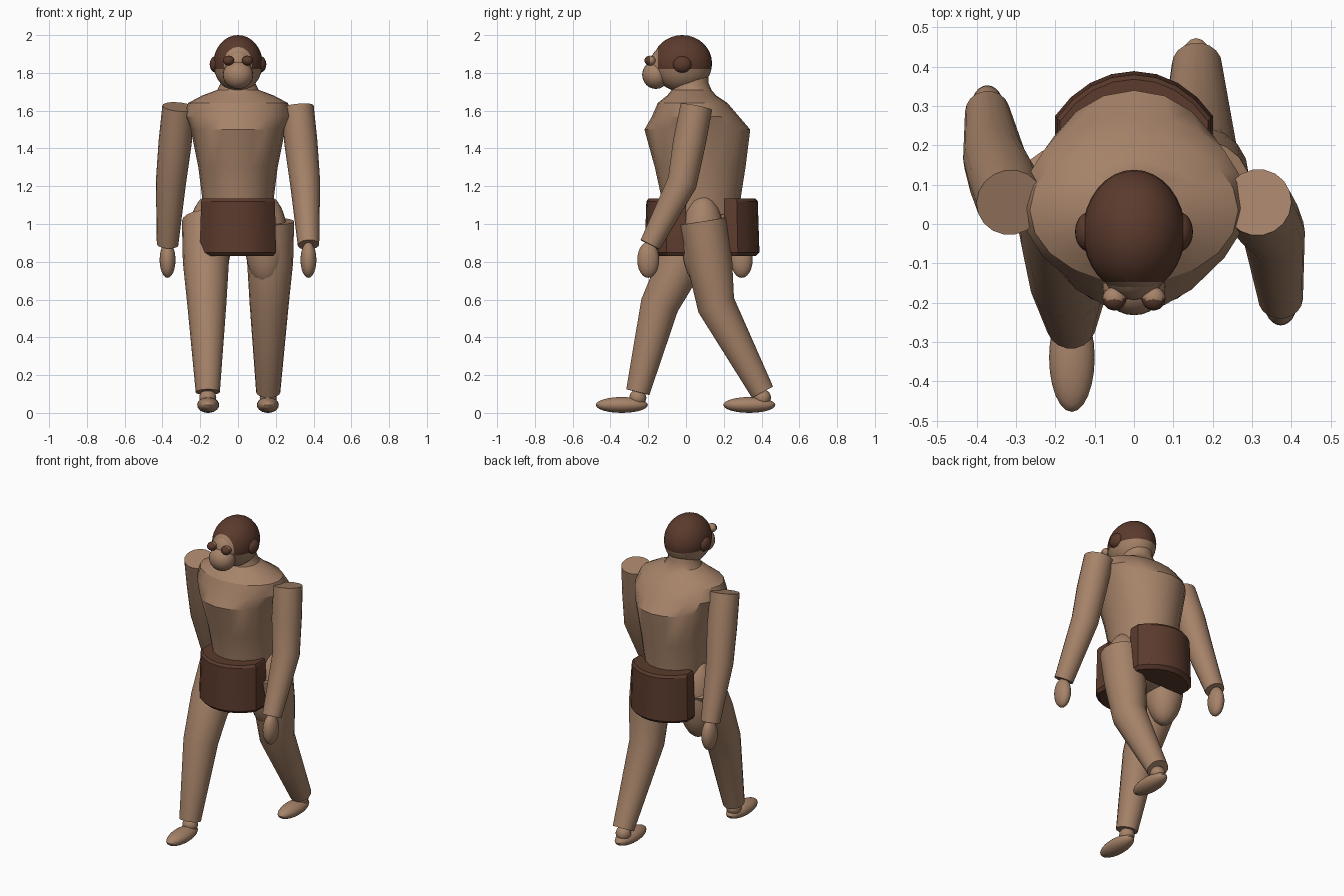
import bpy, bmesh
from math import pi, sin, cos
from mathutils import Vector

cube = bpy.data.objects.get("Cube")
if cube:
    bpy.data.objects.remove(cube)


def material(name, rgb):
    m = bpy.data.materials.new(name)
    m.use_nodes = True
    m.diffuse_color = (*rgb, 1)
    m.node_tree.nodes["Principled BSDF"].inputs["Base Color"].default_value = (*rgb, 1)
    return m


SKIN = material("skin_tan", (0.38, 0.225, 0.14))
BROWN = material("dark_brown", (0.105, 0.043, 0.026))


def finish(name, bm, mats, angle=35):
    bmesh.ops.recalc_face_normals(bm, faces=bm.faces)
    mesh = bpy.data.meshes.new(name)
    bm.to_mesh(mesh)
    bm.free()
    ob = bpy.data.objects.new(name, mesh)
    bpy.context.collection.objects.link(ob)
    for m in mats:
        mesh.materials.append(m)
    bpy.ops.object.select_all(action='DESELECT')
    ob.select_set(True)
    bpy.context.view_layer.objects.active = ob
    bpy.ops.object.shade_smooth_by_angle(angle=angle * pi / 180)
    return ob


def ball_mesh(center, radii, segs=24):
    bm = bmesh.new()
    bmesh.ops.create_uvsphere(bm, u_segments=segs, v_segments=segs // 2, radius=1)
    bmesh.ops.scale(bm, vec=radii, verts=bm.verts)
    bmesh.ops.translate(bm, vec=center, verts=bm.verts)
    return bm


def ball(name, center, radii, mat=SKIN):
    return finish(name, ball_mesh(center, radii), [mat])


def bridge(bm, rings):
    for a, b in zip(rings, rings[1:]):
        n = len(a)
        for i in range(n):
            bm.faces.new((a[i], a[(i + 1) % n], b[(i + 1) % n], b[i]))
    bm.faces.new(rings[0])
    bm.faces.new(rings[-1])


def limb(name, path, radii, sides=18):
    """Tapered tube whose end caps are square to the path."""
    bm = bmesh.new()
    pts = [Vector(p) for p in path]
    rings = []
    for i, (p, r) in enumerate(zip(pts, radii)):
        t = (pts[min(i + 1, len(pts) - 1)] - pts[max(i - 1, 0)]).normalized()
        u = Vector((0, 1, 0)).cross(t).normalized()
        v = t.cross(u)
        rings.append([bm.verts.new(p + r * (cos(a) * u + sin(a) * v))
                      for a in (2 * pi * k / sides for k in range(sides))])
    bridge(bm, rings)
    return finish(name, bm, [SKIN], 40)


# Torso and neck: stacked oval sections (height, depth centre, half width, half depth)
sections = [(1.05, .08, .185, .205), (1.14, .08, .19, .21), (1.3, .075, .21, .24),
            (1.5, .06, .25, .28), (1.57, .05, .285, .23), (1.64, .035, .265, .185),
            (1.68, .03, .19, .13), (1.71, .03, .11, .105), (1.75, .025, .09, .093),
            (1.86, .025, .09, .093)]
bm = bmesh.new()
rings = [[bm.verts.new((rx * cos(a), yc + ry * sin(a), z))
          for a in (2 * pi * k / 20 for k in range(20))] for z, yc, rx, ry in sections]
bridge(bm, rings)
finish("torso", bm, [SKIN], 28)
ball("pelvis", (0, .09, .98), (.2, .19, .14))

# Skull, cut along the hairline so hair and skin share one surface
HAIR_Z, HAIR_Y = 1.82, -.148
bm = ball_mesh((0, -.02, 1.85), (.13, .158, .15), 32)
for co, no in (((0, 0, HAIR_Z), (0, 0, 1)), ((0, HAIR_Y, 0), (0, 1, 0))):
    bmesh.ops.bisect_plane(bm, geom=bm.verts[:] + bm.edges[:] + bm.faces[:],
                           plane_co=co, plane_no=no)
for f in bm.faces:
    c = f.calc_center_median()
    f.material_index = int(c.z > HAIR_Z and c.y > HAIR_Y)
finish("head", bm, [SKIN, BROWN])
ball("face", (0, -.1, 1.84), (.085, .095, .1))
ball("muzzle", (0, -.16, 1.79), (.08, .072, .075))

# Eyes, dark at the front with a skin lid behind
for side, s in (("left", 1), ("right", -1)):
    bm = ball_mesh((s * .05, -.19, 1.865), (.03, .03, .026))
    for f in bm.faces:
        f.material_index = int(f.calc_center_median().y < -.193)
    finish(side + "_eye", bm, [SKIN, BROWN])
    ball(side + "_ear_hair", (s * .115, -.02, 1.845), (.035, .05, .045), BROWN)
    ball(side + "_hip", (s * .15, .09, .91), (.115, .115, .245))

# Limbs: the left arm and right leg swing forward, the others back
for side, s, elbow_y, wrist_y in (("left", 1, -.02, -.19), ("right", -1, .165, .285)):
    wrist = Vector((s * .373, wrist_y, .89))
    limb(side + "_arm", [(s * .315, .055, 1.62), (s * .333, (.055 + elbow_y) / 2, 1.43),
                         (s * .355, elbow_y, 1.22), wrist], [.086, .088, .08, .057])
    ball(side + "_hand", wrist + Vector((0, .01 * -s, -.08)), (.042, .058, .095))

for side, s, knee_y, ankle_y, foot_y in (("left", 1, .16, .405, .335),
                                         ("right", -1, -.14, -.255, -.34)):
    limb(side + "_leg", [(s * .172, .09, 1.015), (s * .17, (.09 + knee_y) / 2, .8),
                         (s * .165, knee_y, .57), (s * .16, ankle_y, .11)],
         [.125, .122, .103, .064])
    ball(side + "_ankle", (s * .16, ankle_y, .08), (.045, .045, .045))
    ball(side + "_foot", (s * .158, foot_y, .042), (.058, .138, .042))

# Loincloth: two solid curved flaps, front and back, slightly flared at the hem
for name, direction, inner_y, reach in (("front_flap", -1, .0, .295), ("back_flap", 1, .2, .295)):
    bm = bmesh.new()
    rings = []
    for z, grow in ((.83, .96), (.85, 1.03), (1.12, 1), (1.135, .96)):
        arc = [(.25 * sin(a), .085 + direction * reach * grow * cos(a))
               for a in (pi * k / 14 for k in range(-4, 5))]
        arc = [(arc[0][0], inner_y)] + arc + [(arc[-1][0], inner_y)]
        rings.append([bm.verts.new((x * grow, y, z)) for x, y in arc])
    bridge(bm, rings)
    finish(name, bm, [BROWN], 30)
